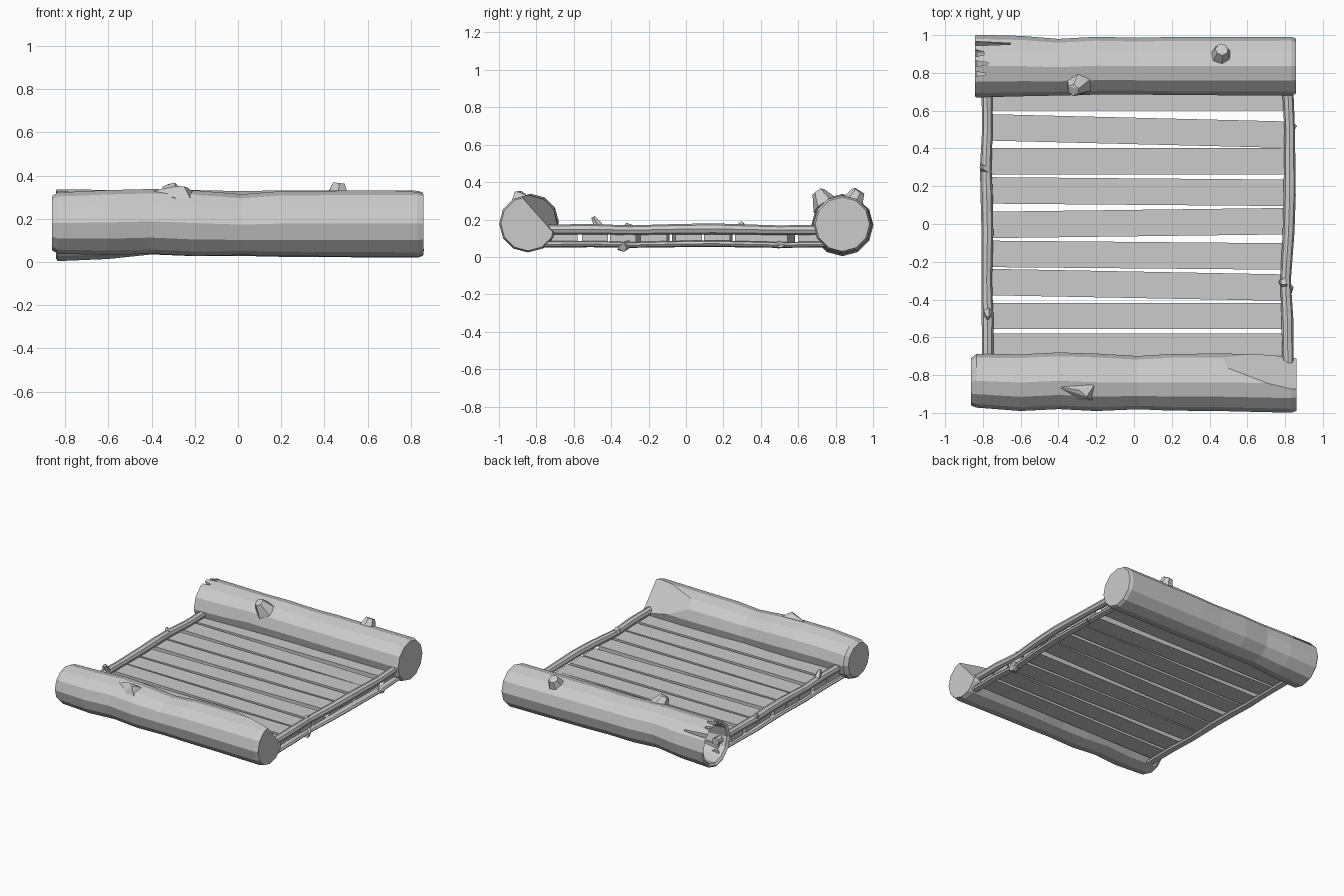
import bpy, bmesh, math
from mathutils import Vector

if "Cube" in bpy.data.objects:
    bpy.data.objects.remove(bpy.data.objects["Cube"])


def finish(name, bm):
    bmesh.ops.recalc_face_normals(bm, faces=bm.faces)
    me = bpy.data.meshes.new(name)
    bm.to_mesh(me)
    bm.free()
    ob = bpy.data.objects.new(name, me)
    bpy.context.collection.objects.link(ob)
    return ob


def tube(rings, n, along='x', squash=1.0):
    """Loft through rings of (x, y, z, radius), running along x or y."""
    bm = bmesh.new()
    prev = first = None
    for x, y, z, r in rings:
        ring = []
        for i in range(n):
            a = 2 * math.pi * i / n
            c, s = r * math.cos(a), r * squash * math.sin(a)
            ring.append(bm.verts.new((x, y + c, z + s) if along == 'x' else (x + c, y, z + s)))
        if prev:
            for i in range(n):
                j = (i + 1) % n
                bm.faces.new((prev[i], prev[j], ring[j], ring[i]))
        else:
            first = ring
        prev = ring
    bm.faces.new(first)
    bm.faces.new(prev)
    return bm


def hull(name, pts):
    bm = bmesh.new()
    for p in pts:
        bm.verts.new(p)
    res = bmesh.ops.convex_hull(bm, input=bm.verts)
    bmesh.ops.delete(bm, geom=list({v for v in res['geom_interior'] if isinstance(v, bmesh.types.BMVert)}),
                     context='VERTS')
    return finish(name, bm)


def stub(name, base, tip, r0, r1, n=6):
    """Broken branch: tapered prism from base to tip."""
    a, b = Vector(base), Vector(tip)
    q = (b - a).to_track_quat('Z', 'Y')
    pts = []
    for p, r in ((a, r0), (b, r1)):
        for i in range(n):
            t = 2 * math.pi * i / n
            pts.append(p + q @ Vector((r * math.cos(t), r * math.sin(t), 0.006 * (i % 2))))
    return hull(name, pts)


# front log, with a slanted chop at its right inner end
front = [(-0.845, -0.83, 0.18, 0.142), (-0.835, -0.83, 0.18, 0.142), (-0.6, -0.84, 0.183, 0.15),
         (-0.4, -0.83, 0.188, 0.15), (-0.2, -0.838, 0.18, 0.152), (0.02, -0.84, 0.173, 0.141),
         (0.2, -0.838, 0.178, 0.15), (0.45, -0.838, 0.178, 0.152), (0.83, -0.845, 0.178, 0.154),
         (0.85, -0.845, 0.178, 0.15)]
front[0] = (-0.862, -0.835, 0.18, 0.125)
front[-1] = (0.86, -0.845, 0.178, 0.145)
bm = tube(front, 12)
bmesh.ops.recalc_face_normals(bm, faces=bm.faces)
cut = bmesh.ops.bisect_plane(bm, geom=bm.verts[:] + bm.edges[:] + bm.faces[:],
                             plane_co=(0.86, -0.79, 0.22), plane_no=(0.22, 0.75, 0.66), clear_outer=True)
bmesh.ops.holes_fill(bm, edges=[e for e in cut['geom_cut'] if isinstance(e, bmesh.types.BMEdge)], sides=0)
finish("front_log", bm)

# back log, hollow at its left end
back = [(-0.62, 0.84, 0.175, 0.12), (-0.83, 0.838, 0.175, 0.142), (-0.843, 0.836, 0.175, 0.16),
        (-0.835, 0.836, 0.17, 0.166), (-0.6, 0.836, 0.174, 0.16), (-0.4, 0.83, 0.185, 0.15),
        (-0.2, 0.838, 0.18, 0.153), (0.02, 0.836, 0.178, 0.15), (0.2, 0.836, 0.178, 0.154),
        (0.835, 0.836, 0.175, 0.155), (0.858, 0.836, 0.175, 0.145)]
back_log = finish("back_log", tube(back, 12))

# splintered notches in the hollow rim: (y, half width, depth in x)
for y, w, d in ((0.955, 0.013, 0.19), (0.905, 0.03, 0.05), (0.85, 0.022, 0.07), (0.795, 0.018, 0.055)):
    cutter = hull("notch_cutter", [(-0.88, y - w, z) for z in (0.2, 0.4)] +
                  [(-0.88, y + w, z) for z in (0.2, 0.4)] +
                  [(-0.843 + d, y + w * k, z) for z in (0.2, 0.4) for k in (-0.3, 0.2)])
    mod = back_log.modifiers.new("notch", 'BOOLEAN')
    mod.operation, mod.solver, mod.object = 'DIFFERENCE', 'EXACT', cutter
    bpy.context.view_layer.objects.active = back_log
    bpy.ops.object.modifier_apply(modifier=mod.name)
    bpy.data.objects.remove(cutter)

# branch stubs on the logs
hull("front_log_knot", [(-0.41, -0.86, 0.325), (-0.29, -0.88, 0.353), (-0.25, -0.915, 0.35), (-0.235, -0.89, 0.345),
                        (-0.2, -0.945, 0.255), (-0.2, -0.84, 0.32), (-0.3, -0.93, 0.3), (-0.28, -0.84, 0.3)])
stub("back_log_inner_knot", (-0.29, 0.75, 0.27), (-0.32, 0.71, 0.345), 0.075, 0.035)
stub("back_log_top_knot", (0.46, 0.89, 0.29), (0.465, 0.922, 0.35), 0.06, 0.035, 7)

# floor slats: (left y centre, right y centre)
slats = [(0.67, 0.67), (0.512, 0.473), (0.333, 0.333), (0.178, 0.165), (-0.005, 0.015),
         (-0.158, -0.172), (-0.307, -0.337), (-0.487, -0.487), (-0.65, -0.65)]
for i, (l, r) in enumerate(slats):
    h = 0.07
    hull(f"slat_{i + 1}", [(x, y + s * h, z) for x, y in ((-0.785, l), (0.805, r))
                           for s in (-1, 1) for z in (0.08, 0.12)])

# paired side rails clamping the slat ends
ys = (-0.76, -0.5, -0.3, -0.05, 0.15, 0.3, 0.5, 0.76)
left = (-0.775, -0.775, -0.78, -0.776, -0.78, -0.785, -0.776, -0.778)
right = (0.815, 0.812, 0.802, 0.818, 0.824, 0.824, 0.824, 0.812)
wob = (0, 0.002, -0.003, 0.002, 0.004, 0.001, -0.003, 0)
for side, xs in (("left", left), ("right", right)):
    for level, z, sq in (("upper", 0.146, 0.9), ("lower", 0.067, 0.55)):
        rings = [(x, y, z + w, 0.03 + w * 0.6) for x, y, w in zip(xs, ys, wob)]
        finish(f"{side}_{level}_rail", tube(rings, 8, 'y', sq))

# twig stubs on the rails
stub("left_rail_twig", (-0.775, -0.46, 0.15), (-0.772, -0.495, 0.208), 0.028, 0.012, 5)
stub("left_rail_knot", (-0.785, 0.29, 0.15), (-0.808, 0.3, 0.178), 0.03, 0.012, 5)
stub("right_rail_twig", (0.825, 0.49, 0.066), (0.853, 0.52, 0.058), 0.022, 0.01, 5)
stub("right_rail_knot", (0.8, -0.31, 0.15), (0.778, -0.315, 0.16), 0.035, 0.018, 5)
stub("right_lower_knot", (0.805, -0.34, 0.065), (0.812, -0.32, 0.04), 0.045, 0.02, 5)
